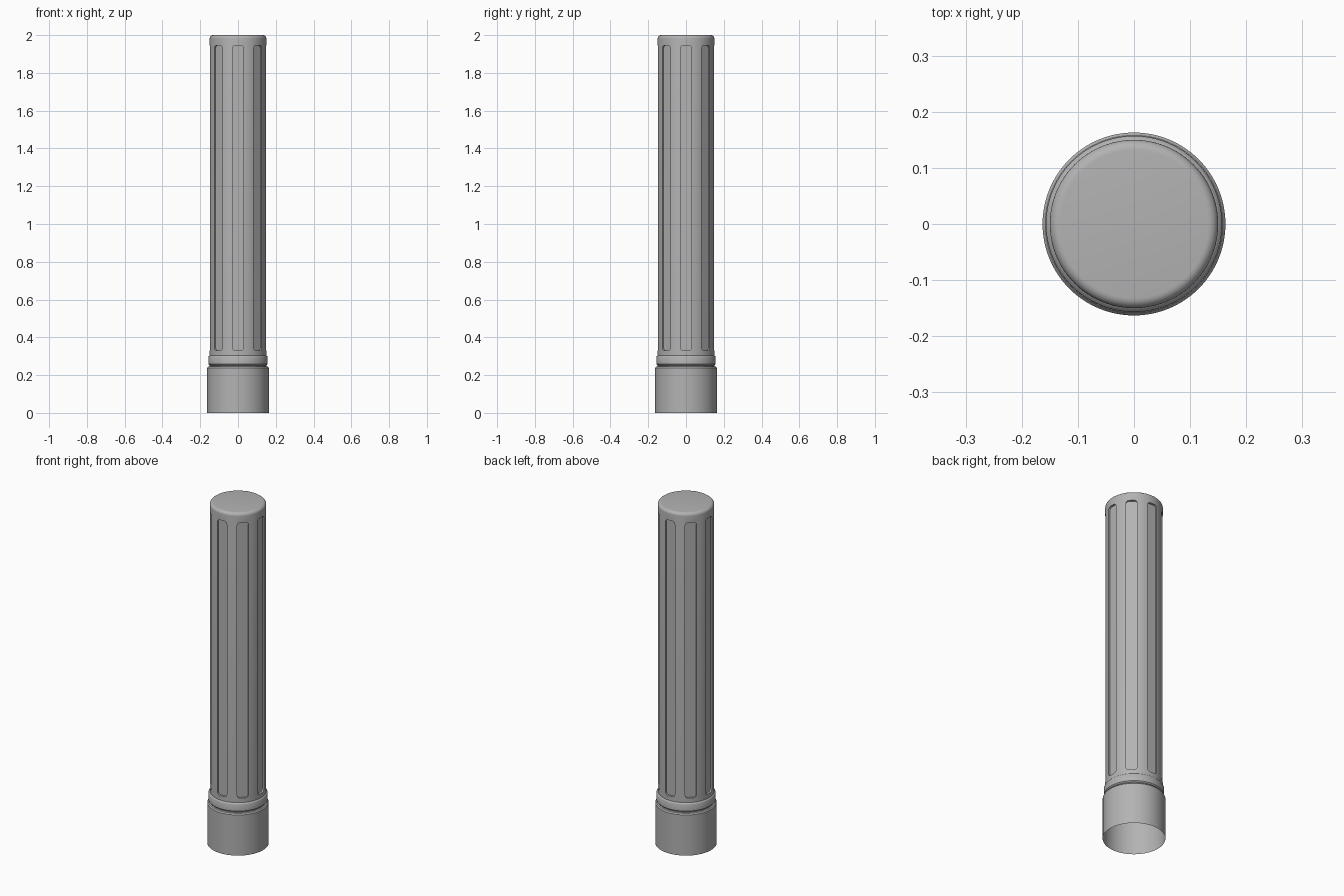
import bpy, bmesh, math
from mathutils import Matrix, Vector

if "Cube" in bpy.data.objects:
    bpy.data.objects.remove(bpy.data.objects["Cube"])

SEG = 96
mat = bpy.data.materials.new("mid grey")
mat.diffuse_color = (0.45, 0.45, 0.45, 1)
mat.use_nodes = True
mat.node_tree.nodes["Principled BSDF"].inputs["Base Color"].default_value = mat.diffuse_color


def new_object(name, bm):
    bmesh.ops.recalc_face_normals(bm, faces=bm.faces)
    me = bpy.data.meshes.new(name)
    bm.to_mesh(me)
    bm.free()
    ob = bpy.data.objects.new(name, me)
    bpy.context.collection.objects.link(ob)
    me.materials.append(mat)
    return ob


# Turned body: base sleeve, groove, collar, grip with rounded top
profile = [(0.163, 0), (0.163, 0.238), (0.158, 0.245), (0.150, 0.247),
           (0.150, 0.252), (0.154, 0.254), (0.157, 0.258), (0.157, 0.296),
           (0.155, 0.300), (0.150, 0.304)]
for i in range(7):
    a = math.pi / 2 * i / 6
    profile.append((0.132 + 0.018 * math.cos(a), 1.982 + 0.018 * math.sin(a)))
bm = bmesh.new()
rings = []
for r, z in profile:
    rings.append([bm.verts.new((r * math.cos(2 * math.pi * k / SEG),
                                r * math.sin(2 * math.pi * k / SEG), z)) for k in range(SEG)])
for lo, hi in zip(rings, rings[1:]):
    for k in range(SEG):
        n = (k + 1) % SEG
        bm.faces.new((lo[k], lo[n], hi[n], hi[k]))
bm.faces.new(rings[0])
bm.faces.new(rings[-1])
handle = new_object("fluted_handle", bm)

# Eight rounded slot cutters around the grip
bm = bmesh.new()
HALF, Z0, Z1, RAD, FLOOR, OUT = 0.03, 0.33, 1.945, 0.016, 0.138, 0.2
outline = []
for q, (cy, cz) in enumerate([(HALF - RAD, Z1 - RAD), (RAD - HALF, Z1 - RAD),
                              (RAD - HALF, Z0 + RAD), (HALF - RAD, Z0 + RAD)]):
    for i in range(5):
        a = math.pi / 2 * (q + i / 4)
        outline.append((cy + RAD * math.cos(a), cz + RAD * math.sin(a)))
for s in range(8):
    rot = Matrix.Rotation(math.pi / 4 * s, 3, 'Z')
    inner = [bm.verts.new(rot @ Vector((FLOOR, y, z))) for y, z in outline]
    outer = [bm.verts.new(rot @ Vector((OUT, y, z))) for y, z in outline]
    bm.faces.new(inner)
    bm.faces.new(outer)
    for k in range(len(outline)):
        n = (k + 1) % len(outline)
        bm.faces.new((inner[k], inner[n], outer[n], outer[k]))
cutter = new_object("slot_cutter", bm)
cutter.hide_render = True

mod = handle.modifiers.new("slots", 'BOOLEAN')
mod.operation = 'DIFFERENCE'
mod.solver = 'EXACT'
mod.object = cutter
dg = bpy.context.evaluated_depsgraph_get()
cut_mesh = bpy.data.meshes.new_from_object(handle.evaluated_get(dg))
handle.modifiers.clear()
handle.data = cut_mesh
bpy.data.objects.remove(cutter)

# Open the bottom of the sleeve
bm = bmesh.new()
bm.from_mesh(handle.data)
bottom = [f for f in bm.faces if all(v.co.z < 1e-4 for v in f.verts)]
bmesh.ops.delete(bm, geom=bottom, context='FACES')
bm.to_mesh(handle.data)
bm.free()

bpy.context.view_layer.objects.active = handle
handle.select_set(True)
bpy.ops.object.shade_smooth_by_angle(angle=math.radians(35))
